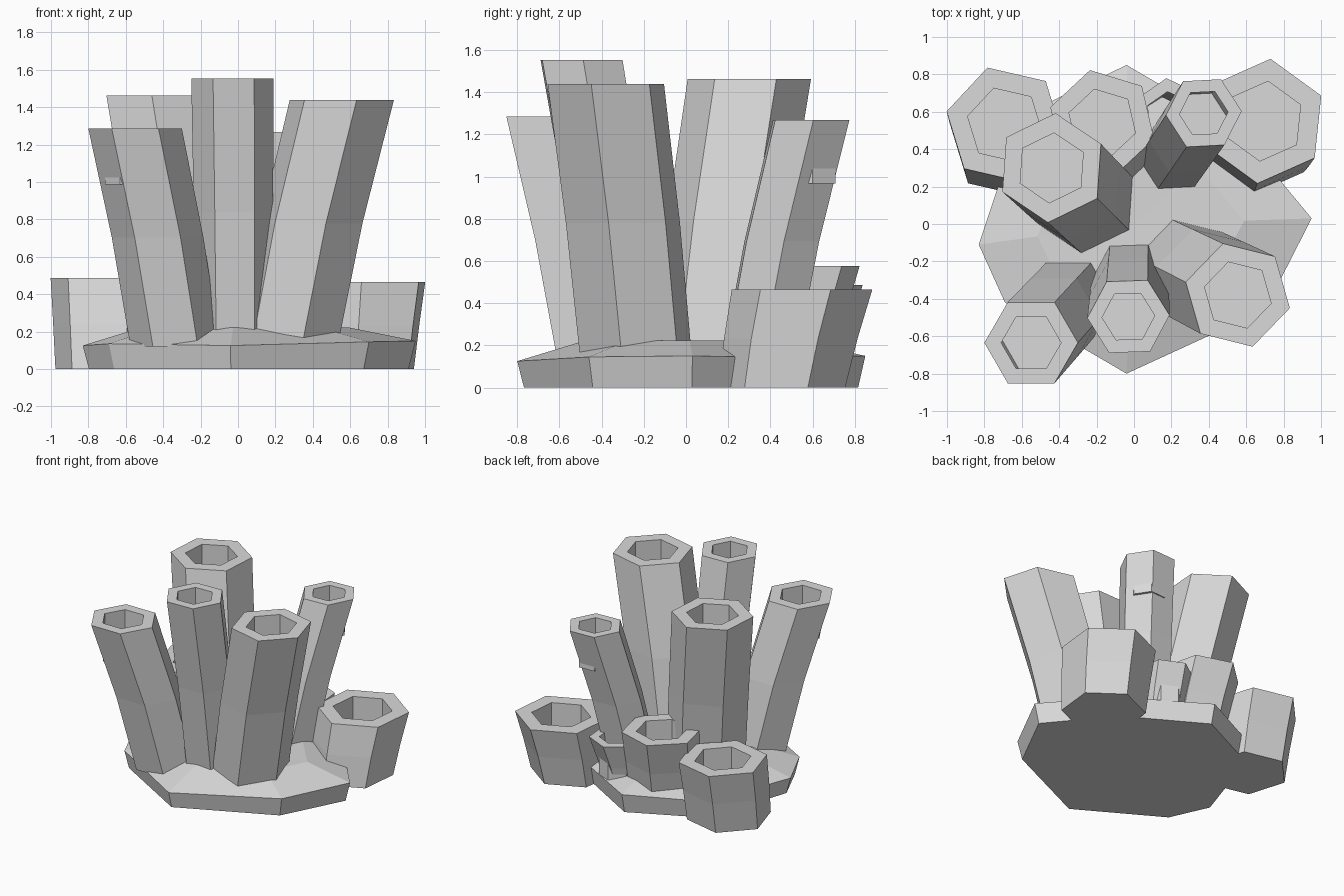
import bpy, bmesh, math
from mathutils import Vector

if "Cube" in bpy.data.objects:
    bpy.data.objects.remove(bpy.data.objects["Cube"])

grey = bpy.data.materials.new("coral_grey")
grey.diffuse_color = (0.7, 0.7, 0.7, 1)
grey.use_nodes = True
grey.node_tree.nodes["Principled BSDF"].inputs["Base Color"].default_value = grey.diffuse_color


def finish(bm, name):
    me = bpy.data.meshes.new(name)
    bm.to_mesh(me)
    bm.free()
    me.materials.append(grey)
    ob = bpy.data.objects.new(name, me)
    bpy.context.collection.objects.link(ob)
    return ob


def bridge(bm, a, b):
    n = len(a)
    for i in range(n):
        j = (i + 1) % n
        bm.faces.new((a[i], a[j], b[j], b[i]))


def tube(name, top, base, r, phase, taper=0.96, depth=0.3, hole=0.64):
    """Leaning six-sided tube with a slight bend, flat rim and straight-down hole."""
    bm = bmesh.new()
    top, base = Vector(top), Vector(base)

    def ring(c, rad):
        return [bm.verts.new((c.x + rad * math.cos(math.radians(phase + 60 * i)),
                              c.y + rad * math.sin(math.radians(phase + 60 * i)), c.z))
                for i in range(6)]

    mid = top.lerp(base, 0.56)
    mid.z = (top.z + base.z) / 2
    rings = [ring(base, r * taper), ring(mid, r * (1 + taper) / 2), ring(top, r),
             ring(top, r * hole), ring(top - Vector((0, 0, depth)), r * hole)]
    for a, b in zip(rings, rings[1:]):
        bridge(bm, a, b)
    bm.faces.new(rings[0][::-1])
    bm.faces.new(rings[-1])
    return finish(bm, name)


# Rock base: faceted slab with a raised middle
outline = [(-0.04, -0.80, 0.125), (0.70, -0.46, 0.145), (0.95, 0.03, 0.15),
           (0.56, 0.50, 0.14), (-0.04, 0.85, 0.15), (-0.60, 0.58, 0.14),
           (-0.83, -0.11, 0.125), (-0.69, -0.42, 0.135)]
bm = bmesh.new()
bottom = [bm.verts.new((x * 0.96, y * 0.96, 0)) for x, y, z in outline]
edge = [bm.verts.new(p) for p in outline]
crown = [bm.verts.new((x * 0.62, y * 0.6, 0.222)) for x, y, z in outline]
bridge(bm, bottom, edge)
bridge(bm, edge, crown)
peak = bm.verts.new((0, 0, 0.215))
for i in range(len(crown)):
    bm.faces.new((crown[i], crown[(i + 1) % len(crown)], peak))
bm.faces.new(bottom[::-1])
finish(bm, "rock_base")

# Tall tubes
tube("tall_tube_front_left", (-0.55, -0.635, 1.285), (-0.335, -0.40, 0.12), 0.25, 0)
tube("tall_tube_front_middle", (-0.03, -0.495, 1.553), (-0.02, -0.28, 0.12), 0.22, 2, 0.93)
tube("tall_tube_front_right", (0.555, -0.38, 1.438), (0.265, -0.235, 0.12), 0.287, 46)
tube("tall_tube_back_left", (-0.44, 0.30, 1.462), (-0.25, 0.115, 0.12), 0.293, 26)
tube("tall_tube_back_right", (0.373, 0.593, 1.267), (0.205, 0.345, 0.12), 0.203, 3)

# Short cups at the back
tube("short_cup_left", (-0.69, 0.53, 0.485), (-0.68, 0.44, 0), 0.32, 47, 0.95)
tube("short_cup_right", (0.695, 0.55, 0.465), (0.665, 0.455, 0), 0.335, 24, 0.9)
tube("short_cup_middle", (-0.17, 0.54, 0.575), (-0.13, 0.42, 0.05), 0.29, 43, 0.93)
tube("short_cup_small", (0.19, 0.58, 0.44), (0.16, 0.46, 0.05), 0.2, 35, 0.93)
